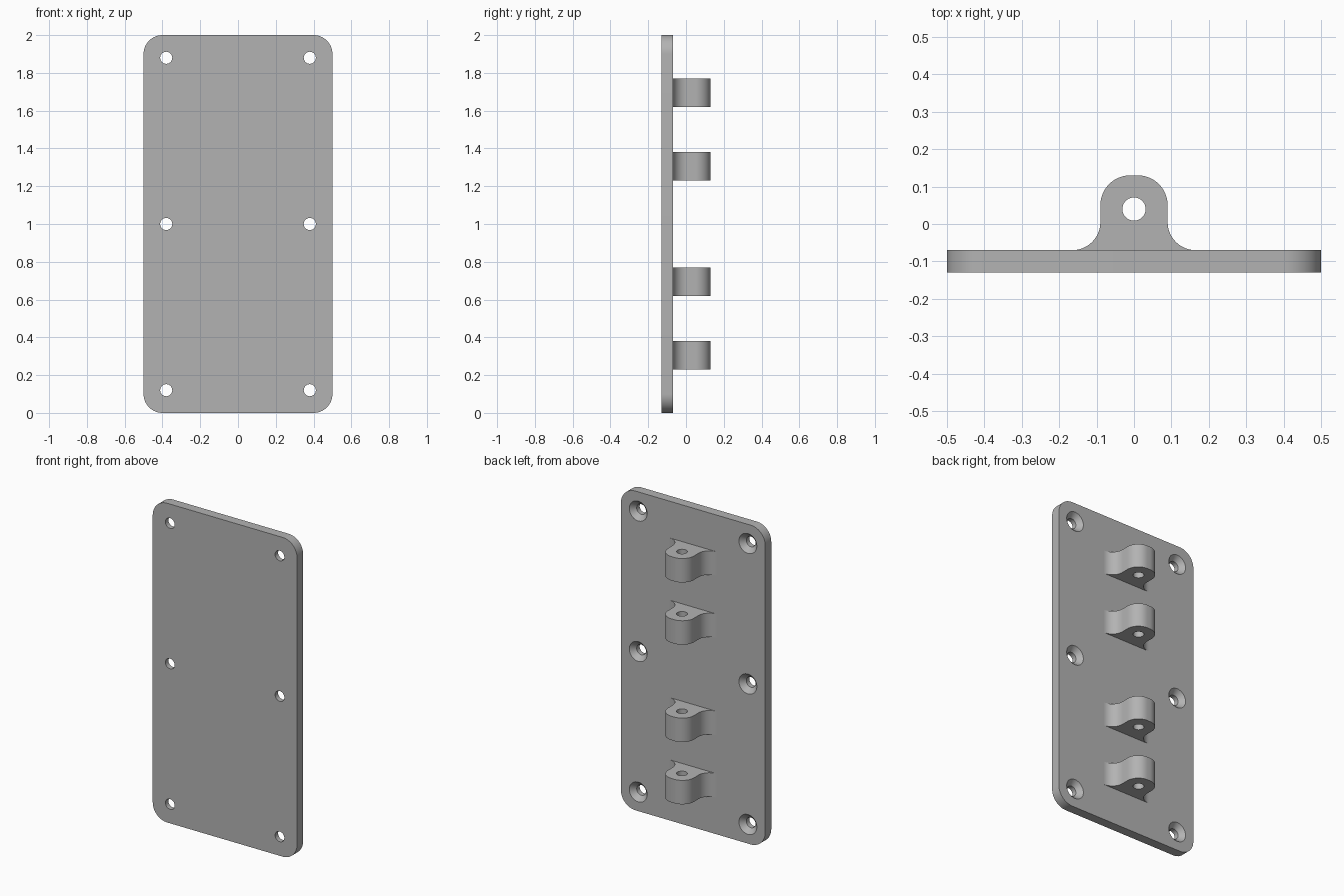
import bpy, bmesh, math
from mathutils import Matrix

if "Cube" in bpy.data.objects:
    bpy.data.objects.remove(bpy.data.objects["Cube"], do_unlink=True)

# Single grey metal
COLOUR = (0.45, 0.45, 0.45, 1)
metal = bpy.data.materials.new("grey_metal")
metal.use_nodes = True
metal.diffuse_color = COLOUR
metal.node_tree.nodes["Principled BSDF"].inputs["Base Color"].default_value = COLOUR

BACK, FRONT = -0.07, -0.13      # plate faces
LUG_HEIGHT = 0.15


def arc(cx, cy, r, start, end, n=16):
    angles = [math.radians(start + (end - start) * i / n) for i in range(n + 1)]
    return [(cx + r * math.cos(a), cy + r * math.sin(a)) for a in angles]


def make_object(name, bm):
    bmesh.ops.recalc_face_normals(bm, faces=bm.faces)
    mesh = bpy.data.meshes.new(name)
    bm.to_mesh(mesh)
    bm.free()
    mesh.materials.append(metal)
    obj = bpy.data.objects.new(name, mesh)
    bpy.context.collection.objects.link(obj)
    return obj


def prism(name, points, depth):
    """Extrude a flat outline upwards from z = 0."""
    bm = bmesh.new()
    face = bm.faces.new([bm.verts.new((x, y, 0)) for x, y in points])
    top = bmesh.ops.extrude_face_region(bm, geom=[face])["geom"]
    verts = [v for v in top if isinstance(v, bmesh.types.BMVert)]
    bmesh.ops.translate(bm, verts=verts, vec=(0, 0, depth))
    return make_object(name, bm)


def lathe(name, profile, places, turn, n=48):
    """Solid of stacked rings (radius, height), repeated at each place."""
    bm = bmesh.new()
    for place in places:
        rings = [[bm.verts.new(Matrix.Translation(place) @ turn @ Matrix.Translation((x, y, h)).translation)
                  for x, y in arc(0, 0, r, 0, 360, n)[:-1]] for r, h in profile]
        for a, b in zip(rings, rings[1:]):
            for i in range(n):
                j = (i + 1) % n
                bm.faces.new((a[i], a[j], b[j], b[i]))
        bm.faces.new(rings[0])
        bm.faces.new(rings[-1])
    return make_object(name, bm)


def cut(obj, cutter):
    mod = obj.modifiers.new("holes", 'BOOLEAN')
    mod.operation, mod.solver, mod.object = 'DIFFERENCE', 'EXACT', cutter
    bpy.ops.object.select_all(action='DESELECT')
    bpy.context.view_layer.objects.active = obj
    obj.select_set(True)
    bpy.ops.object.modifier_apply(modifier=mod.name)
    bpy.data.objects.remove(cutter, do_unlink=True)
    bpy.ops.object.shade_smooth_by_angle(angle=math.radians(30))


# Rounded mounting plate, drawn flat and stood upright
outline = (arc(0.4, 1.9, 0.1, 0, 90) + arc(-0.4, 1.9, 0.1, 90, 180)
           + arc(-0.4, 0.1, 0.1, 180, 270) + arc(0.4, 0.1, 0.1, 270, 360))
plate = prism("mounting_plate", outline, BACK - FRONT)
plate.data.transform(Matrix.Translation((0, BACK, 0)) @ Matrix.Rotation(math.pi / 2, 4, 'X'))

# Six screw holes, countersunk from the back
screws = [(x, BACK, z) for x in (-0.38, 0.38) for z in (0.12, 1, 1.88)]
sink = [(0.032, -0.1), (0.032, -0.03), (0.062, 0), (0.062, 0.02)]
cut(plate, lathe("screw_cutter", sink, screws, Matrix.Rotation(-math.pi / 2, 4, 'X')))

# Hinge lug: rounded head, straight cheeks, flared foot
half = (arc(0.165, 0.005, 0.075, 270, 180) + arc(0.01, 0.05, 0.08, 0, 90))
lug_outline = half + [(-x, y) for x, y in reversed(half)]
lug = prism("hinge_lug_1", lug_outline, LUG_HEIGHT)
cut(lug, lathe("pin_cutter", [(0.031, -0.1), (0.031, 0.3)], [(0, 0.04, 0)], Matrix.Identity(4)))

# Drop the hidden foot face that sits against the plate
bm = bmesh.new()
bm.from_mesh(lug.data)
foot = [f for f in bm.faces if all(abs(v.co.y - BACK) < 1e-4 for v in f.verts)]
bmesh.ops.delete(bm, geom=foot, context='FACES_ONLY')
bm.to_mesh(lug.data)
bm.free()

# Four lugs up the back
for i, z in enumerate((0.23, 0.62, 1.23, 1.62)):
    part = lug
    if i:
        part = lug.copy()
        part.name = f"hinge_lug_{i + 1}"
        bpy.context.collection.objects.link(part)
    part.location.z = z
